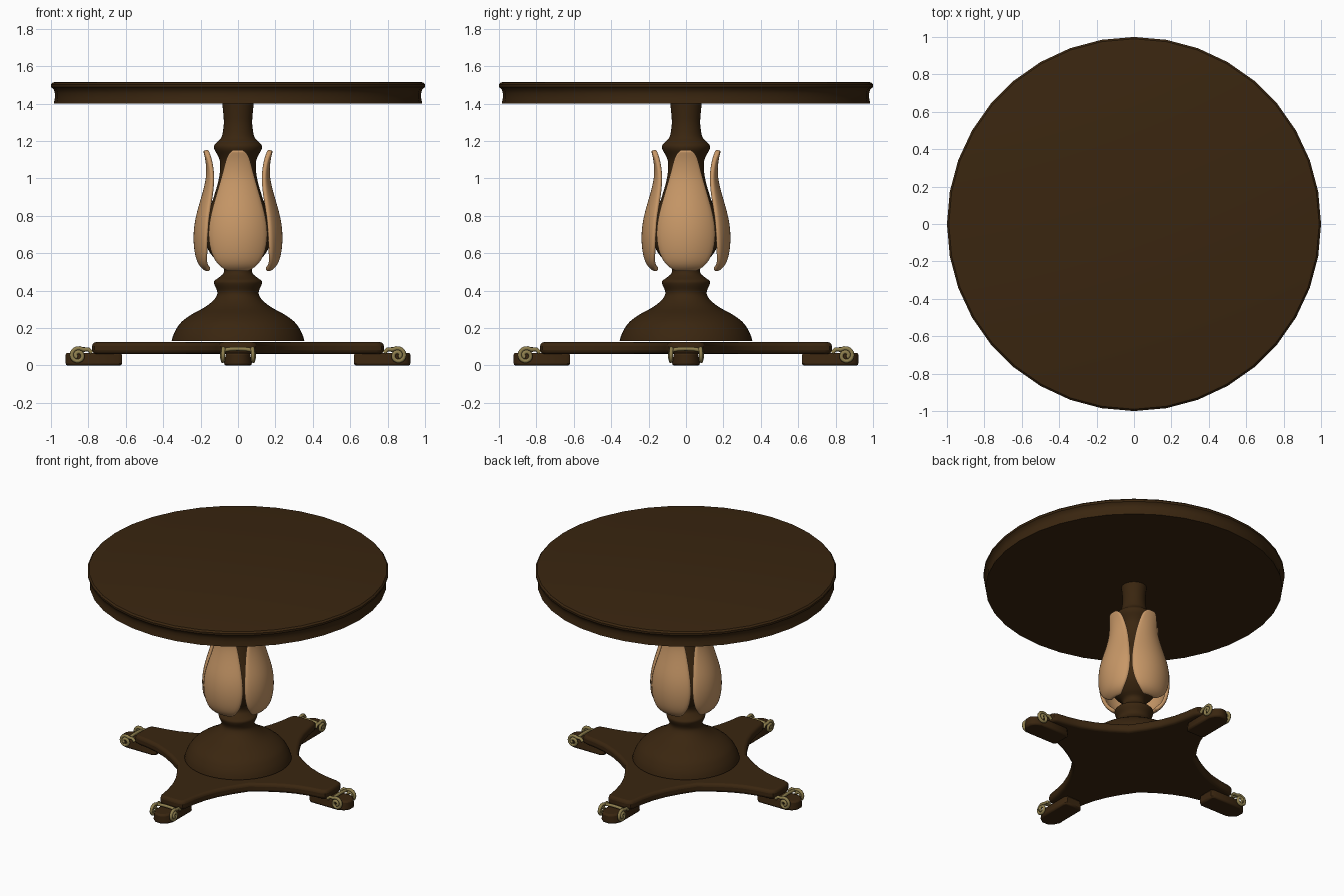
import bpy, bmesh, math
from mathutils import Matrix, Vector

if "Cube" in bpy.data.objects:
    bpy.data.objects.remove(bpy.data.objects["Cube"])


def material(name, rgb):
    m = bpy.data.materials.new(name)
    m.diffuse_color = (*rgb, 1)
    m.use_nodes = True
    m.node_tree.nodes["Principled BSDF"].inputs["Base Color"].default_value = m.diffuse_color
    return m


WOOD = material("dark wood", (0.042, 0.019, 0.005))
TAN = material("tan carved wood", (0.57, 0.31, 0.135))
BRASS = material("old brass", (0.27, 0.21, 0.075))


def finish(bm, name, mat, angle=40):
    bmesh.ops.recalc_face_normals(bm, faces=bm.faces)
    me = bpy.data.meshes.new(name)
    bm.to_mesh(me)
    bm.free()
    me.materials.append(mat)
    me.shade_smooth()
    me.set_sharp_from_angle(angle=math.radians(angle))
    ob = bpy.data.objects.new(name, me)
    bpy.context.collection.objects.link(ob)
    return ob


def smooth_points(pts, steps=3):
    """Catmull-Rom interpolation through tuples of any size."""
    v = [Vector(p) for p in pts]
    v = [v[0]] + v + [v[-1]]
    out = []
    for i in range(1, len(v) - 2):
        a, b, c, d = v[i - 1:i + 3]
        for s in range(steps):
            t = s / steps
            out.append(0.5 * (2 * b + (c - a) * t + (2 * a - 5 * b + 4 * c - d) * t * t
                              + (3 * b - a - 3 * c + d) * t ** 3))
    return out + [v[-1]]


def lathe(name, profile, segs, mat, angle):
    bm = bmesh.new()
    rings = [[bm.verts.new((r * math.cos(2 * math.pi * i / segs), r * math.sin(2 * math.pi * i / segs), z))
              for i in range(segs)] for r, z in profile]
    for a, b in zip(rings, rings[1:]):
        for i in range(segs):
            j = (i + 1) % segs
            bm.faces.new((a[i], a[j], b[j], b[i]))
    bm.faces.new(rings[0])
    bm.faces.new(rings[-1])
    return finish(bm, name, mat, angle)


def prism(name, outline, z0, z1, mat):
    bm = bmesh.new()
    f = bm.faces.new([bm.verts.new((x, y, z0)) for x, y in outline])
    g = bmesh.ops.extrude_face_region(bm, geom=[f])
    for v in g["geom"]:
        if isinstance(v, bmesh.types.BMVert):
            v.co.z = z1
    return finish(bm, name, mat)


def bevel(ob, width, segs, limit):
    m = ob.modifiers.new("rounded", 'BEVEL')
    m.width, m.segments, m.limit_method = width, segs, 'ANGLE'
    m.angle_limit = math.radians(limit)


# round table top with a moulded rim
lathe("table_top", [(0.985, 1.40), (0.979, 1.43), (0.979, 1.455), (0.985, 1.475), (0.999, 1.488),
                    (1.0, 1.502), (0.99, 1.513), (0.98, 1.515)], 36, WOOD, 35)

# turned column with domed foot
column = [(0.355, 0.132), (0.345, 0.165), (0.327, 0.20), (0.30, 0.235), (0.25, 0.272), (0.18, 0.31),
          (0.135, 0.345), (0.113, 0.375), (0.112, 0.40), (0.125, 0.43), (0.127, 0.452), (0.10, 0.472),
          (0.077, 0.495), (0.078, 0.53), (0.115, 0.56), (0.16, 0.62), (0.178, 0.70), (0.165, 0.80),
          (0.13, 0.90), (0.102, 1.0), (0.095, 1.08), (0.107, 1.12), (0.126, 1.155), (0.126, 1.18),
          (0.10, 1.205), (0.085, 1.23), (0.076, 1.29), (0.078, 1.34), (0.084, 1.40)]
lathe("column", smooth_points(column), 48, WOOD, 50)

# petals wrapped around the column: (height, radius, half width)
petal = smooth_points([(0.522, 0.150, 0.045), (0.545, 0.185, 0.095), (0.60, 0.206, 0.133),
                       (0.69, 0.214, 0.150), (0.79, 0.202, 0.140), (0.90, 0.170, 0.110),
                       (1.0, 0.146, 0.082), (1.08, 0.146, 0.064), (1.13, 0.155, 0.050),
                       (1.155, 0.161, 0.024)], 2)
for k in range(4):
    bm = bmesh.new()
    rows = []
    for z, r, w in petal:
        half = math.asin(w / r)
        row = []
        for i in range(9):
            a = k * math.pi / 2 + half * (i / 4 - 1)
            row.append(bm.verts.new((r * math.cos(a), r * math.sin(a), z)))
        rows.append(row)
    for a, b in zip(rows, rows[1:]):
        for i in range(8):
            bm.faces.new((a[i], a[i + 1], b[i + 1], b[i]))
    ob = finish(bm, f"petal_{k + 1}", TAN, 180)
    s = ob.modifiers.new("thickness", 'SOLIDIFY')
    s.thickness, s.offset = 0.026, -1
    s = ob.modifiers.new("soft", 'SUBSURF')
    s.levels = s.render_levels = 1

# four-armed base plate with concave sides
half = [(0.78, 0), (0.78, 0.065), (0.768, 0.09), (0.74, 0.102), (0.66, 0.114), (0.57, 0.136),
        (0.48, 0.172), (0.39, 0.222), (0.29, 0.29)]
quarter = half + [(y, x) for x, y in reversed(half[1:-1])]
outline = []
for k in range(4):
    c, s = round(math.cos(k * math.pi / 2)), round(math.sin(k * math.pi / 2))
    outline += [(x * c - y * s, x * s + y * c) for x, y in quarter]
base = prism("base_plate", outline, 0.062, 0.125, WOOD)
bevel(base, 0.02, 3, 60)

# feet and their brass scrolls
foot_half = [(0.62, 0.06), (0.64, 0.076), (0.86, 0.076), (0.90, 0.055), (0.922, 0.025)]
foot_outline = foot_half + [(x, -y) for x, y in reversed(foot_half)]


def scroll_path(side):
    pts = [(0.782, side * 0.078, 0.068), (0.80, side * 0.078, 0.086)]
    for i in range(23):
        t = i / 22
        a = math.radians(130) - t * math.radians(560)
        r = 0.042 - 0.032 * t
        pts.append((0.855 + r * math.cos(a), side * (0.078 + 0.008 * t), 0.053 + r * math.sin(a)))
    return pts


bar_path = [(0.825, y, 0.089 - 18 * abs(y) ** 3) for y in [i * 0.0195 for i in range(-4, 5)]]

for k in range(4):
    turn = Matrix.Rotation(k * math.pi / 2, 4, 'Z')
    foot = prism(f"foot_{k + 1}", foot_outline, 0.0, 0.068, WOOD)
    for v in foot.data.vertices:          # narrower upper face
        if v.co.z > 0.05:
            v.co.y *= 0.85
    foot.data.transform(turn)
    bevel(foot, 0.012, 2, 55)

    cu = bpy.data.curves.new(f"scroll_{k + 1}", 'CURVE')
    cu.dimensions, cu.bevel_depth, cu.bevel_resolution, cu.use_fill_caps = '3D', 0.011, 2, True
    for path in (scroll_path(1), scroll_path(-1), bar_path):
        sp = cu.splines.new('POLY')
        sp.points.add(len(path) - 1)
        for p, co in zip(sp.points, path):
            p.co = (*(turn @ Vector(co)), 1)
        sp.use_smooth = True
    cu.materials.append(BRASS)
    ob = bpy.data.objects.new(f"foot_scroll_{k + 1}", cu)
    bpy.context.collection.objects.link(ob)
    bpy.ops.object.select_all(action='DESELECT')
    ob.select_set(True)
    bpy.context.view_layer.objects.active = ob
    bpy.ops.object.convert(target='MESH')
